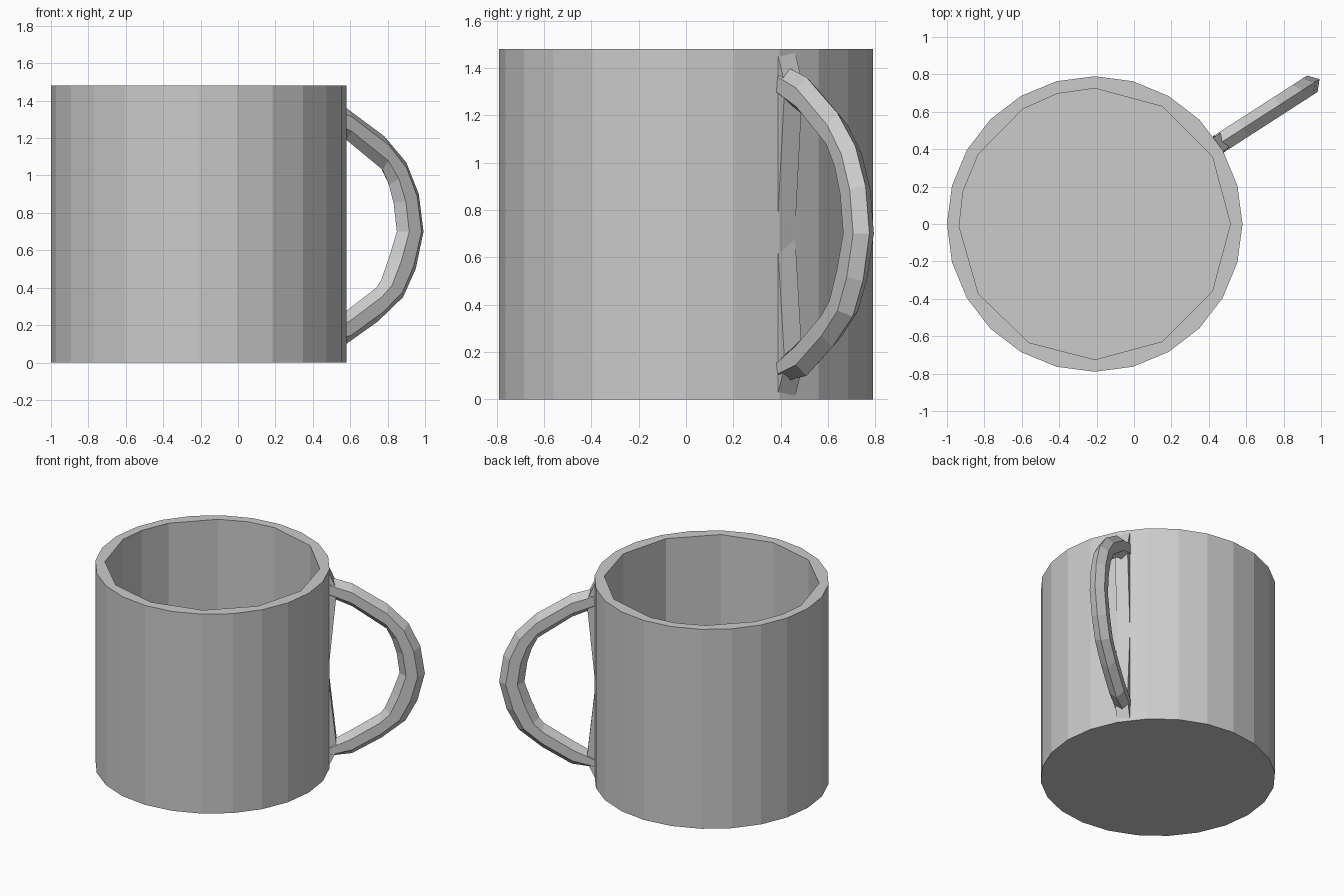
import bpy, bmesh
from math import sin, cos, radians
from mathutils import Matrix

if "Cube" in bpy.data.objects:
    bpy.data.objects.remove(bpy.data.objects["Cube"])

CX = -0.21                  # cup axis
HEIGHT, FLOOR = 1.48, 0.12
R_OUT, R_IN = 0.79, 0.725
HANDLE_ANGLE = 32.8


def finish(name, bm, matrix=None):
    bmesh.ops.recalc_face_normals(bm, faces=bm.faces[:])
    me = bpy.data.meshes.new(name)
    bm.to_mesh(me)
    bm.free()
    ob = bpy.data.objects.new(name, me)
    bpy.context.collection.objects.link(ob)
    if matrix:
        ob.matrix_world = matrix
    return ob


def ring(bm, radius, angles, z):
    return [bm.verts.new((CX + radius * cos(radians(a)), radius * sin(radians(a)), z))
            for a in angles]


def skin(bm, a, b):
    n = len(a)
    for i in range(n):
        j = (i + 1) % n
        bm.faces.new((a[i], a[j], b[j], b[i]))


# Cup: 24-sided outside, coarser faceted inside, flat rim
outer = range(0, 360, 15)
inner = [0, 30, 60, 90, 106, 122, 149, 166, 181, 211, 241, 270, 300, 330]
bm = bmesh.new()
o0, o1 = ring(bm, R_OUT, outer, 0), ring(bm, R_OUT, outer, HEIGHT)
i0, i1 = ring(bm, R_IN, inner, FLOOR), ring(bm, R_IN, inner, HEIGHT)
skin(bm, o0, o1)
skin(bm, i0, i1)
bm.faces.new(o0)
bm.faces.new(i0)
rim = [bm.edges.get((l[k - 1], l[k])) for l in (o1, i1) for k in range(len(l))]
bmesh.ops.triangle_fill(bm, edges=rim, use_beauty=True, normal=(0, 0, 1))
finish("cup_body", bm)

# Handle: hexagonal sections given by outer and inner points (radius, z)
place = Matrix.Translation((CX, 0, 0)) @ Matrix.Rotation(radians(HANDLE_ANGLE), 4, 'Z')
sections = [
    ((.80, 1.40), (.78, 1.26)), ((.94, 1.36), (.94, 1.19)),
    ((1.18, 1.21), (1.17, 1.03)), ((1.32, 1.07), (1.21, .95)),
    ((1.40, .90), (1.24, .85)), ((1.43, .70), (1.26, .70)),
    ((1.38, .50), (1.21, .56)), ((1.30, .35), (1.16, .44)),
    ((1.14, .22), (1.13, .40)), ((.94, .10), (.93, .27)),
    ((.80, .08), (.78, .18)),
]
HW = 0.052
bm = bmesh.new()
rings = []
for (ro, zo), (ri, zi) in sections:
    hexagon = [(0, 0), (.27, HW), (.73, HW), (1, 0), (.73, -HW), (.27, -HW)]
    rings.append([bm.verts.new((ro + (ri - ro) * t, y, zo + (zi - zo) * t))
                  for t, y in hexagon])
for a, b in zip(rings, rings[1:]):
    skin(bm, a, b)
bm.faces.new(rings[0])
bm.faces.new(rings[-1])
finish("handle", bm, place)

# Tapered fillet where the handle meets the wall
bm = bmesh.new()
for pts in ([(.775, 1.48), (.84, 1.33), (.78, .70), (.76, .70), (.76, 1.48)],
            [(.775, 0), (.76, 0), (.76, .70), (.78, .70), (.84, .14)]):
    left, right = [[bm.verts.new((r, y, z)) for r, z in pts] for y in (-.045, .045)]
    skin(bm, left, right)
    bm.faces.new(left)
    bm.faces.new(right)
finish("handle_root", bm, place)
